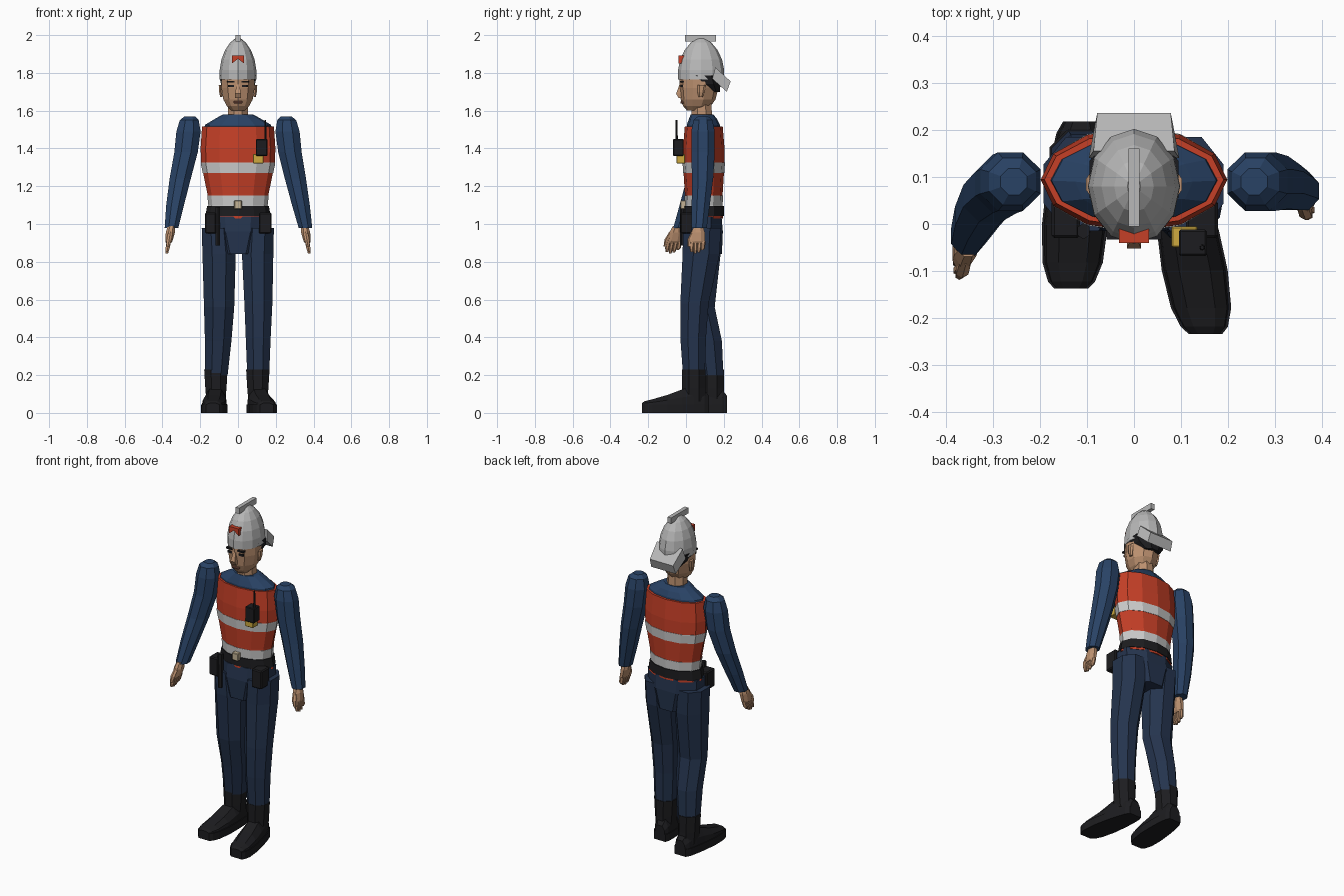
import bpy, bmesh, math
from mathutils import Matrix

COLOURS = {
    "shirt": (0.022, 0.055, 0.13), "trouser": (0.018, 0.034, 0.075),
    "orange": (0.56, 0.05, 0.02), "silver": (0.62, 0.62, 0.62),
    "black": (0.012, 0.012, 0.014), "skin": (0.50, 0.28, 0.16),
    "gold": (0.62, 0.40, 0.05), "shell": (0.48, 0.48, 0.48),
    "lip": (0.22, 0.09, 0.06), "brass": (0.55, 0.45, 0.30),
}
MATS = {}
for key, rgb in COLOURS.items():
    MATS[key] = bpy.data.materials.new(key)
    MATS[key].diffuse_color = (*rgb, 1)


def finish(name, bm, mat):
    bmesh.ops.recalc_face_normals(bm, faces=bm.faces)
    mesh = bpy.data.meshes.new(name)
    bm.to_mesh(mesh)
    bm.free()
    mesh.materials.append(MATS[mat])
    ob = bpy.data.objects.new(name, mesh)
    bpy.context.collection.objects.link(ob)
    return ob


def skin_sections(name, sections, mat):
    """Bridge closed sections with equal point counts and cap the ends."""
    bm = bmesh.new()
    loops = [[bm.verts.new(p) for p in s] for s in sections]
    n = len(loops[0])
    for a, b in zip(loops, loops[1:]):
        for i in range(n):
            j = (i + 1) % n
            bm.faces.new((a[i], a[j], b[j], b[i]))
    bm.faces.new(loops[0])
    bm.faces.new(loops[-1])
    return finish(name, bm, mat)


def loft(name, rings, mat, n=8):
    """Rings are (cx, cy, z, rx, ry); 12-sided rings point sideways."""
    off = 0 if n == 12 else math.pi / n
    k = 1 if n == 12 else 1 / math.cos(off)
    secs = []
    for cx, cy, z, rx, ry in rings:
        secs.append([(cx + k * rx * math.cos(off + 2 * math.pi * i / n),
                      cy + k * ry * math.sin(off + 2 * math.pi * i / n), z)
                     for i in range(n)])
    return skin_sections(name, secs, mat)


def box(name, x, y, z, mat, bevel=0):
    bm = bmesh.new()
    size = (x[1] - x[0], y[1] - y[0], z[1] - z[0])
    mid = (sum(x) / 2, sum(y) / 2, sum(z) / 2)
    bmesh.ops.create_cube(bm, size=1, matrix=Matrix.Translation(mid) @ Matrix.Diagonal((*size, 1)))
    if bevel:
        bmesh.ops.bevel(bm, geom=bm.edges[:], offset=bevel, segments=1, affect='EDGES')
    return finish(name, bm, mat)


def prism(name, outline, y, mat):
    """Front-facing (x, z) outline extruded between two y values."""
    return skin_sections(name, [[(a, v, b) for a, b in outline] for v in y], mat)


# Torso: shirt yoke, striped vest bands and belt cut from one body profile
PROFILE = [(1.02, .168, .098), (1.10, .155, .098), (1.16, .162, .100),
           (1.32, .195, .110), (1.40, .198, .110), (1.52, .190, .100)]


def body_ring(z, grow=0.0):
    for (z0, x0, y0), (z1, x1, y1) in zip(PROFILE, PROFILE[1:]):
        if z <= z1:
            t = (z - z0) / (z1 - z0)
            return (0, .094, z, x0 + t * (x1 - x0) + grow, y0 + t * (y1 - y0) + grow)


def body_band(name, z0, z1, mat, grow=0.0):
    zs = [z0] + [p[0] for p in PROFILE if z0 < p[0] < z1] + [z1]
    loft(name, [body_ring(z, grow) for z in zs], mat, 12)


body_band("vest_hem", 1.03, 1.045, "orange", .004)
body_band("belt", 1.042, 1.096, "black", .008)
body_band("vest_lower_stripe", 1.096, 1.15, "silver", .002)
body_band("vest_waist", 1.15, 1.27, "orange")
body_band("vest_upper_stripe", 1.27, 1.325, "silver", .002)
body_band("vest_chest", 1.325, 1.515, "orange")
loft("shirt_yoke", [(0, .094, 1.50, .180, .090), (0, .092, 1.525, .175, .088),
                    (0, .090, 1.555, .125, .075), (0, .085, 1.58, .080, .060)], "shirt", 12)
loft("hips", [(0, .092, 1.04, .165, .096), (0, .09, .96, .160, .105),
              (0, .09, .84, .100, .100)], "trouser")

# Belt kit and chest radio
box("buckle", (-.02, .02), (-.03, 0), (1.08, 1.125), "brass", .003)
box("pouch_left", (-.175, -.115), (-.03, .05), (.95, 1.06), "black", .006)
box("pouch_right", (.11, .178), (-.03, .05), (.95, 1.06), "black", .006)
loft("baton", [(-.107, -.015, .885, .012, .014), (-.107, -.015, 1.09, .013, .015)], "black", 6)
box("radio", (.095, .155), (-.068, -.012), (1.36, 1.45), "black", .004)
loft("radio_antenna", [(.145, -.05, 1.44, .006, .006), (.145, -.05, 1.55, .004, .004)], "black", 6)
box("radio_holder", (.08, .135), (-.05, -.005), (1.32, 1.37), "gold", .003)

# Arms and hands: the second arm swings forward
ARMS = {
    "right": (1, [(.255, .09, 1.57, .028, .028), (.258, .09, 1.55, .050, .050),
                  (.262, .09, 1.49, .064, .062), (.275, .09, 1.38, .062, .062),
                  (.304, .088, 1.24, .056, .056), (.333, .078, 1.10, .047, .048),
                  (.357, .070, .98, .036, .040)], (.352, .066), (.377, .058)),
    "left": (-1, [(.255, .09, 1.57, .028, .028), (.258, .09, 1.55, .050, .050),
                  (.262, .09, 1.49, .064, .062), (.275, .085, 1.38, .062, .062),
                  (.306, .060, 1.24, .056, .056), (.333, .016, 1.10, .047, .050),
                  (.352, -.025, .98, .036, .042)], (.352, -.045), (.377, -.075)),
}
for side, (s, rings, wrist, tip) in ARMS.items():
    loft(side + "_sleeve", [(s * x, y, z, a, b) for x, y, z, a, b in rings], "shirt")

    def hand_ring(t, rx, ry, dy=0):
        return (s * (wrist[0] + t * (tip[0] - wrist[0])),
                wrist[1] + t * (tip[1] - wrist[1]) + dy, .99 - .145 * t, rx, ry)
    loft(side + "_palm", [hand_ring(0, .020, .024), hand_ring(.25, .024, .036),
                          hand_ring(.55, .019, .040), hand_ring(.62, .014, .038)], "skin")
    for i in range(4):
        dy = -.030 + .020 * i
        end = (.96, 1, .97, .88)[i]
        loft(f"{side}_finger_{i + 1}", [hand_ring(.55, .012, .010, dy), hand_ring(.8, .011, .010, dy),
                                        hand_ring(end, .007, .006, dy * .9)], "skin", 6)
    loft(side + "_thumb", [hand_ring(.2, .012, .012, -.022), hand_ring(.5, .013, .012, -.040),
                           hand_ring(.75, .008, .008, -.042)], "skin", 6)

# Legs: one foot is a step ahead of the other
LEGS = {
    "right": [(.110, .085, .98, .080, .100), (.104, .080, .84, .083, .098),
              (.108, .045, .58, .074, .075), (.107, .038, .40, .066, .068),
              (.107, .042, .20, .058, .058)],
    "left": [(-.110, .085, .98, .082, .100), (-.100, .085, .84, .088, .098),
             (-.100, .080, .56, .080, .072), (-.105, .118, .38, .070, .072),
             (-.115, .138, .20, .060, .060)],
}
for side, rings in LEGS.items():
    loft(side + "_trouser_leg", rings, "trouser")

# Boots: sole, foot and shaft. Stations are (y, half width, top height)
STATIONS = [(.080, .034, .09), (.055, .047, .12), (0, .056, .14), (-.06, .062, .125),
            (-.14, .066, .095), (-.22, .060, .072), (-.26, .046, .062), (-.275, .032, .052)]
for side, cx, cy, turn in (("right", .105, .042, .17), ("left", -.117, .138, -.06)):
    foot, sole = [], []
    for y, w, top in STATIONS:
        x, v = cx - turn * y, cy + y
        sole.append([(x + a * (w + .004), v * 1.0, z) for a, z in ((-1, 0), (1, 0), (1, .045), (-1, .045))])
        foot.append([(x + a * w, v, .04 + b * (top - .04))
                     for a, b in ((-1, 0), (1, 0), (.92, .5), (.5, 1), (-.5, 1), (-.92, .5))])
    skin_sections(side + "_boot_sole", sole, "black")
    skin_sections(side + "_boot_foot", foot, "black")
    loft(side + "_boot_shaft", [(cx, cy, .06, .050, .064), (cx, cy, .13, .056, .062),
                                (cx, cy, .23, .062, .062)], "black")

# Head and face
loft("neck", [(0, .085, 1.55, .055, .055), (0, .08, 1.66, .050, .052)], "skin")
loft("head", [(0, .050, 1.600, .035, .042), (0, .058, 1.625, .060, .070), (0, .064, 1.66, .078, .088),
              (0, .068, 1.72, .088, .098), (0, .070, 1.79, .088, .100)], "skin", 10)
loft("nose", [(0, -.024, 1.745, .007, .008), (0, -.034, 1.69, .015, .018),
              (0, -.026, 1.667, .015, .014)], "skin", 4)
box("mouth", (-.024, .024), (-.030, .0), (1.638, 1.650), "lip", .003)
for s, side in ((1, "right"), (-1, "left")):
    xs = sorted((s * .022, s * .052))
    box(side + "_eye", xs, (-.028, .0), (1.724, 1.736), "black")
    box(side + "_eyebrow", sorted((s * .018, s * .058)), (-.033, .0), (1.748, 1.757), "black")
    loft(side + "_ear", [(s * .088, .078, 1.672, .006, .010), (s * .092, .080, 1.70, .008, .017),
                         (s * .094, .084, 1.735, .008, .020)], "skin", 6)
loft("hair", [(0, .145, 1.698, .050, .035), (0, .122, 1.74, .085, .060),
              (0, .095, 1.785, .094, .095)], "black")

# Helmet: shell, crest, rear guard and plain front badge
loft("helmet_shell", [(0, .08, 1.765, .098, .122), (0, .08, 1.815, .097, .122), (0, .08, 1.87, .088, .111),
                      (0, .08, 1.92, .069, .088), (0, .08, 1.96, .042, .055),
                      (0, .08, 1.983, .014, .020)], "shell", 12)
box("helmet_crest", (-.012, .012), (-.005, .16), (1.965, 2.0), "shell")
GUARD = [(.155, 1.83, .086), (.236, 1.755, .078), (.216, 1.70, .082), (.140, 1.768, .096)]
skin_sections("helmet_neck_guard", [[(s * w, y, z) for y, z, w in GUARD] for s in (-1, 1)], "shell")
prism("helmet_badge", [(-.032, 1.892), (.032, 1.892), (.032, 1.850), (0, 1.874), (-.032, 1.850)],
      (-.040, .0), "orange")
